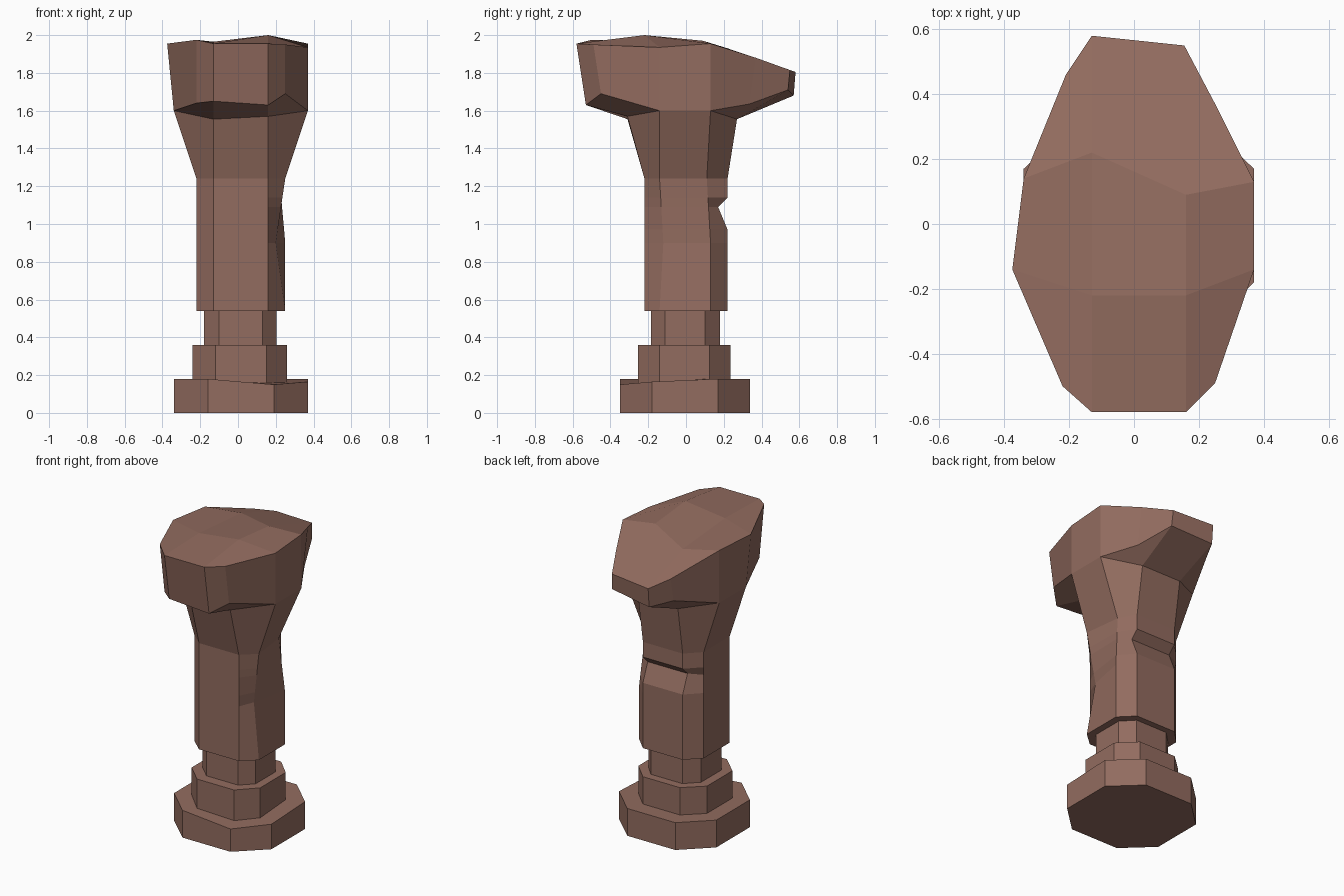
import bpy, bmesh

if "Cube" in bpy.data.objects:
    bpy.data.objects.remove(bpy.data.objects["Cube"])

brown = bpy.data.materials.new("clay_brown")
brown.diffuse_color = (0.29, 0.15, 0.115, 1)
brown.use_nodes = True
brown.node_tree.nodes["Principled BSDF"].inputs["Base Color"].default_value = brown.diffuse_color


def octagon(xs, ys, z):
    """Chamfered rectangle; xs and ys hold outer, inner, inner, outer limits."""
    a, b, c, d = xs
    e, f, g, h = ys
    return [(b, e, z), (c, e, z), (d, f, z), (d, g, z),
            (c, h, z), (b, h, z), (a, g, z), (a, f, z)]


def bridge(bm, low, high):
    n = len(low)
    for i in range(n):
        j = (i + 1) % n
        bm.faces.new((low[i], low[j], high[j], high[i]))


def loft(bm, rings):
    vs = [[bm.verts.new(p) for p in r] for r in rings]
    for low, high in zip(vs, vs[1:]):
        bridge(bm, low, high)
    bm.faces.new(vs[0][::-1])
    return vs


def finish(bm, name):
    bmesh.ops.recalc_face_normals(bm, faces=bm.faces)
    me = bpy.data.meshes.new(name)
    bm.to_mesh(me)
    bm.free()
    me.materials.append(brown)
    bpy.context.collection.objects.link(bpy.data.objects.new(name, me))


def block(name, xs, ys, z0, tops):
    bm = bmesh.new()
    low = octagon(xs, ys, z0)
    vs = loft(bm, [low, [(x, y, z) for (x, y, _), z in zip(low, tops)]])
    bm.faces.new(vs[-1])
    finish(bm, name)


# stepped base, with a worn front right corner on the plinth
block("plinth", (-.34, -.16, .19, .37), (-.35, -.18, .17, .34), 0,
      (.18, .15, .165, .18, .18, .18, .18, .18))
block("step", (-.24, -.12, .15, .26), (-.255, -.14, .125, .235), .15, [.36] * 8)
block("neck", (-.18, -.10, .13, .205), (-.185, -.11, .10, .18), .34, [.54] * 8)

# shaft: octagonal column with a chipped corner and a notch across the back
XS, YS = (-.22, -.13, .16, .25), (-.22, -.14, .13, .22)
rings = []
for z, back, r0, r1 in ((.54, .22, (.25, -.14), (.25, .13)),
                        (.90, .22, (.20, -.12), (.25, .13)),
                        (.97, .22, (.21, -.124), (.244, .126)),
                        (1.09, .17, (.228, -.131), (.233, .119)),
                        (1.14, .22, (.235, -.134), (.229, .116)),
                        (1.24, .22, (.25, -.14), (.22, .11))):
    ring = octagon(XS, YS[:3] + (back,), z)
    ring[2], ring[3] = (*r0, z), (*r1, z)
    rings.append(ring)
# flare under the head
rings.append([(-.13, -.31, 1.555), (.16, -.31, 1.57), (.37, -.14, 1.6), (.37, .13, 1.6),
              (.16, .27, 1.555), (-.13, .27, 1.555), (-.34, .14, 1.6), (-.34, -.14, 1.6)])
bm = bmesh.new()
f = loft(bm, rings)[-1]

# head: lower rim shares the side corners of the flare
new = bm.verts.new
low = [new((-.13, -.53, 1.65)), new((.16, -.53, 1.63)), new((.25, -.45, 1.69)), f[2], f[3],
       new((.25, .335, 1.635)), new((.16, .54, 1.71)), new((-.13, .57, 1.68)),
       new((-.21, .43, 1.69)), f[6], f[7], new((-.22, -.45, 1.64))]
for quad in ((f[0], f[1], low[1], low[0]), (f[1], f[2], low[2], low[1]),
             (f[3], f[4], low[6], low[5]), (f[4], f[5], low[7], low[6]),
             (f[5], f[6], low[8], low[7]), (f[7], f[0], low[0], low[11])):
    bm.faces.new(quad)

# upper rim of the head
T = [new(p) for p in (
    (-.13, -.58, 1.955), (.16, -.58, 1.955), (.25, -.49, 1.95), (.37, -.14, 1.935),
    (.37, .13, 1.955), (.25, .37, 1.88), (.155, .55, 1.815), (-.13, .58, 1.805),
    (-.21, .46, 1.845), (-.34, .14, 1.945), (-.375, -.14, 1.955), (-.22, -.5, 1.975))]
bridge(bm, low, T)

# faceted crown
p, q, s, t = [new(c) for c in ((-.13, -.22, 1.965), (.16, -.22, 2.0),
                               (.16, .09, 1.97), (-.13, .22, 1.93))]
for face in ((T[0], T[1], q, p), (T[1], T[2], T[3], q), (q, T[3], T[4], s), (p, q, s, t),
             (s, T[4], T[5], T[6]), (s, T[6], T[7], t), (t, T[7], T[8]), (t, T[8], T[9]),
             (t, T[9], T[10], p), (p, T[10], T[11], T[0])):
    bm.faces.new(face)
finish(bm, "shaft_and_head")
